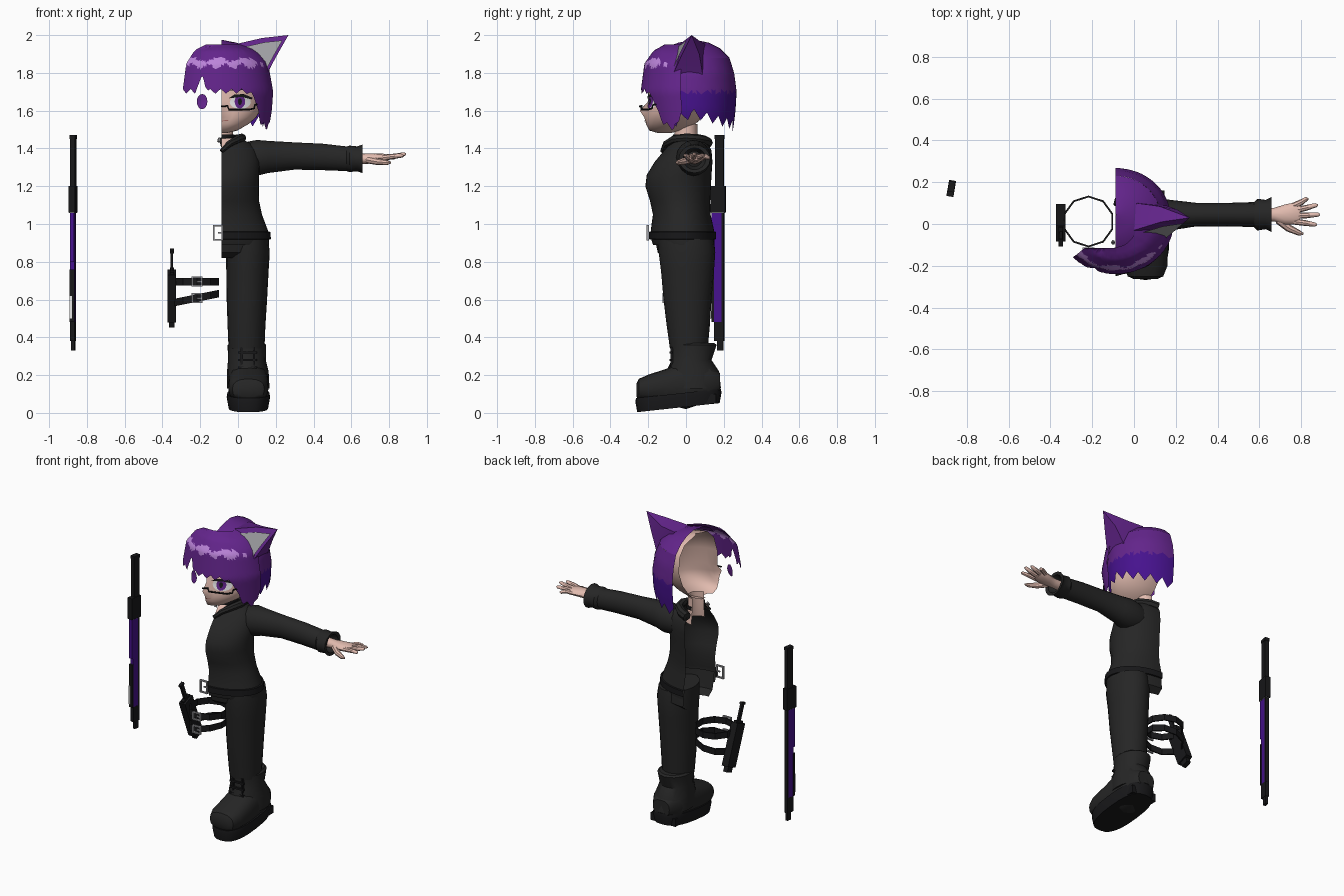
import bpy, bmesh, math
from mathutils import Vector, Euler
from mathutils.bvhtree import BVHTree

if "Cube" in bpy.data.objects:
    bpy.data.objects.remove(bpy.data.objects["Cube"])

CX = -0.088          # plane where the half figure is cut open
R = math.radians


def mat(name, r, g, b):
    m = bpy.data.materials.new(name)
    m.diffuse_color = (r, g, b, 1)
    m.use_nodes = True
    m.node_tree.nodes["Principled BSDF"].inputs["Base Color"].default_value = m.diffuse_color
    return m


CLOTH = mat("charcoal cloth", .019, .019, .019)
BLACK = mat("black leather", .009, .009, .010)
SKIN = mat("skin", .76, .50, .43)
HAIR = mat("purple hair", .125, .018, .26)
INDIGO = mat("indigo", .062, .006, .27)
LILAC = mat("lilac shine", .50, .23, .70)
WHITE = mat("white", .80, .80, .80)
METAL = mat("grey metal", .36, .36, .38)
LIP = mat("lip", .45, .17, .15)


def make(name, verts, faces, mats, rule=None, sharp=40):
    me = bpy.data.meshes.new(name)
    me.from_pydata([tuple(v) for v in verts], [], faces)
    bm = bmesh.new()
    bm.from_mesh(me)
    bmesh.ops.remove_doubles(bm, verts=bm.verts, dist=1e-5)
    bmesh.ops.recalc_face_normals(bm, faces=bm.faces)
    bm.to_mesh(me)
    bm.free()
    for m in mats if isinstance(mats, list) else [mats]:
        me.materials.append(m)
    if rule:
        for p in me.polygons:
            p.material_index = rule(p.center)
    me.shade_smooth()
    me.set_sharp_from_angle(angle=R(sharp))
    ob = bpy.data.objects.new(name, me)
    bpy.context.collection.objects.link(ob)
    return ob


def grid(name, rows, mats, closed=False, caps=False, rule=None, sharp=40):
    n = len(rows[0])
    faces = []
    for k in range(len(rows) - 1):
        for i in range(n if closed else n - 1):
            j = (i + 1) % n
            faces.append((k * n + i, k * n + j, (k + 1) * n + j, (k + 1) * n + i))
    if caps:
        faces += [tuple(range(n)), tuple(range((len(rows) - 1) * n, len(rows) * n))]
    return make(name, [p for r in rows for p in r], faces, mats, rule, sharp)


def lerp(table, x):
    """Interpolate rows of (key, values...) sorted by rising key."""
    if x <= table[0][0]:
        return table[0][1:]
    for a, b in zip(table, table[1:]):
        if x <= b[0]:
            f = (x - a[0]) / (b[0] - a[0])
            return tuple(p + (q - p) * f for p, q in zip(a[1:], b[1:]))
    return table[-1][1:]


def shell_pt(z, w, yf, yb, t):
    return Vector((CX + w * math.cos(t), (yf + yb) / 2 + (yb - yf) / 2 * math.sin(t), z))


def half_rows(rings, n=20):
    return [[shell_pt(*r, R(-90 + 180 * i / n)) for i in range(n + 1)] for r in rings]


def half(name, rings, mats, n=20, **kw):
    return grid(name, half_rows(rings, n), mats, **kw)


def loft(name, rings, mats, axis='z', n=16, p=1.0, caps=True, **kw):
    """Rings of (centre x, y, z, radius a, radius b) across the given axis."""
    rows = []
    for x, y, z, a, b in rings:
        row = []
        for i in range(n):
            c, s = math.cos(2 * math.pi * i / n), math.sin(2 * math.pi * i / n)
            u, v = a * math.copysign(abs(c) ** p, c), b * math.copysign(abs(s) ** p, s)
            row.append(Vector({'z': (x + u, y + v, z), 'x': (x, y + u, z + v), 'y': (x + u, y, z + v)}[axis]))
        rows.append(row)
    return grid(name, rows, mats, closed=True, caps=caps, **kw)


def tube(name, pts, radii, m, n=8):
    pts, rows = [Vector(p) for p in pts], []
    for i, p in enumerate(pts):
        q = (pts[min(i + 1, len(pts) - 1)] - pts[max(i - 1, 0)]).to_track_quat('Z', 'Y')
        r = radii[i] if isinstance(radii, list) else radii
        rows.append([p + q @ Vector((r * math.cos(2 * math.pi * k / n), r * math.sin(2 * math.pi * k / n), 0)) for k in range(n)])
    return grid(name, rows, m, closed=True, caps=True)


def boxes(name, parts, m, rot=(0, 0, 0), origin=(0, 0, 0)):
    """Join boxes (centre, size); rotate them about the origin point."""
    vs, fs, e, o = [], [], Euler(rot).to_matrix(), Vector(origin)
    for c, s in parts:
        b = len(vs)
        for i in range(8):
            d = Vector([s[k] * (((i >> k) & 1) - .5) for k in range(3)])
            vs.append(o + e @ (Vector(c) + d))
        fs += [tuple(b + k for k in f) for f in ((0, 1, 3, 2), (4, 6, 7, 5), (0, 4, 5, 1), (2, 3, 7, 6), (0, 2, 6, 4), (1, 5, 7, 3))]
    return make(name, vs, fs, m, sharp=20)


def buckle(name, c, w, h, b=.008):
    boxes(name, [((s * w / 2, 0, 0), (b, .012, h + b)) for s in (-1, 1)]
          + [((0, 0, s * h / 2), (w, .012, b)) for s in (-1, 1)]
          + [((w / 4, 0, 0), (w / 2, .008, b))], METAL, origin=c)


# Head: open half shell with a small nose
head_rows = half_rows([(1.482, .03, -.15, -.08), (1.495, .085, -.195, -.02), (1.53, .145, -.212, .05), (1.565, .185, -.215, .09),
                       (1.6, .205, -.212, .12), (1.65, .22, -.2, .16), (1.75, .23, -.2, .2), (1.85, .2, -.165, .19),
                       (1.91, .13, -.1, .14), (1.935, .01, .0, .02)])
head_rows[4][0].y -= .033
head_rows[3][0].y -= .006
head = grid("head", head_rows, SKIN, sharp=80)
half("neck", [(1.36, .075, -.07, .07), (1.44, .062, -.06, .06), (1.53, .062, -.06, .06)], SKIN)
half("choker", [(1.452, .064, -.064, .064), (1.453, .07, -.07, .07), (1.474, .07, -.07, .07), (1.475, .064, -.064, .064)], BLACK)
tube("choker_charm", [(-.1, -.08, 1.455), (-.1, -.09, 1.435)], [.006, .01], METAL, 6)

# Torso, collar, hips and belt
torso = half("top", [(.89, .25, -.175, .15), (.93, .254, -.188, .152), (.97, .245, -.186, .148), (1.05, .215, -.175, .13),
                     (1.12, .2, -.19, .128), (1.2, .198, -.215, .132), (1.26, .2, -.208, .135), (1.33, .203, -.165, .14),
                     (1.39, .19, -.115, .135), (1.43, .15, -.085, .115), (1.455, .09, -.068, .09)], CLOTH, sharp=70)
tube("collar", [(CX, -.125, 1.385), (-.045, -.105, 1.425), (.0, -.06, 1.45), (.02, .0, 1.455), (.01, .06, 1.45),
                (-.04, .1, 1.44), (CX, .115, 1.43)], [.012, .018, .022, .024, .026, .028, .028], CLOTH)
half("hips", [(.96, .235, -.17, .14), (.9, .25, -.16, .15), (.85, .245, -.15, .155), (.82, .12, -.11, .12)], CLOTH)
half("belt", [(.918, .254, -.188, .152), (.92, .262, -.197, .16), (.958, .26, -.197, .16), (.96, .25, -.188, .152)], BLACK)
buckle("belt_buckle", (-.106, -.203, .953), .046, .075)

# Arm, cuff and hand
loft("sleeve", [(.02, .04, 1.345, .08, .085), (.1, .04, 1.35, .092, .095), (.16, .042, 1.355, .075, .085), (.3, .045, 1.36, .056, .072),
                (.45, .045, 1.355, .056, .07), (.58, .045, 1.345, .06, .065)], CLOTH, 'x', caps=False)
loft("cuff", [(.572, .045, 1.345, .058, .064), (.59, .045, 1.345, .076, .07), (.63, .045, 1.345, .07, .066),
              (.658, .045, 1.345, .084, .075), (.655, .045, 1.345, .06, .058), (.6, .045, 1.345, .04, .04)], CLOTH, 'x', caps=False)
loft("palm", [(.6, .045, 1.345, .034, .03), (.67, .045, 1.345, .032, .028), (.72, .045, 1.348, .048, .026),
              (.77, .05, 1.35, .053, .022), (.795, .052, 1.352, .045, .014)], SKIN, 'x', n=12)
for nm, y0, x1, y1, z1 in (("index", .012, .875, -.003, 1.362), ("middle", .038, .89, .045, 1.37),
                           ("ring", .064, .88, .09, 1.362), ("little", .088, .835, .12, 1.35)):
    tube(nm + "_finger", [(.765, y0, 1.35), ((.765 + x1) / 2, (y0 + y1) / 2, 1.358), (x1 - .01, y1, z1), (x1, y1, z1)],
         [.015, .014, .01, .004], SKIN)
tube("thumb", [(.69, .02, 1.34), (.74, -.02, 1.33), (.79, -.043, 1.325), (.81, -.048, 1.325)], [.02, .018, .013, .005], SKIN)

# Leg and boot
loft("trouser_leg", [(.05, .0, .92, .11, .145), (.052, .005, .85, .116, .15), (.05, .008, .75, .112, .14), (.047, .008, .6, .107, .127),
                     (.045, .012, .46, .1, .114), (.045, .015, .34, .095, .1)], CLOTH, n=20)
loft("boot_shaft", [(.047, .04, .37, .09, .11), (.047, .04, .36, .102, .122), (.047, .03, .28, .1, .105), (.052, .035, .22, .11, .14),
                    (.055, .04, .13, .112, .145)], CLOTH, n=20)
loft("boot_foot", [(.055, -.262, .12, .06, .035), (.055, -.25, .125, .085, .055), (.055, -.2, .13, .105, .072), (.055, -.1, .14, .108, .095),
                   (.055, .0, .15, .105, .13), (.055, .12, .16, .1, .1), (.055, .18, .16, .06, .05)], CLOTH, 'y', p=.8)
sole = loft("boot_sole", [(.055, -.04, .03, .105, .218), (.055, -.04, .085, .115, .228), (.055, -.04, .105, .112, .225)], BLACK, n=24, p=.75)
for v in sole.data.vertices:
    v.co.z += .11 * (v.co.y + .02)
boxes("boot_heel", [((.055, .085, .075), (.18, .15, .05))], BLACK)
for k, z in enumerate((.24, .28, .32)):
    boxes("lace_%d" % k, [((.05, -.082 + .1 * (.24 - z) * -.3, z), (.1, .014, .012))], BLACK)
boxes("lace_edges", [((x, -.075, .29), (.012, .014, .12)) for x in (.02, .085)], BLACK)

# Back hair: crown plus a jagged curtain
HP = [(1.5, .235, -.18, .25), (1.6, .258, -.2, .262), (1.7, .262, -.2, .268), (1.8, .25, -.2, .255), (1.88, .215, -.17, .23),
      (1.93, .16, -.12, .18), (1.96, .08, -.04, .12), (1.975, .001, .04, .05)]
half("hair_crown", HP[4:], HAIR, sharp=80)


def curtain(name, prof, t0, t1, ztop, tips, cols, rows, tooth, mats, rule, clamp=False):
    out = []
    for k in range(rows + 1):
        row = []
        for i in range(cols + 1):
            t = t0 + (t1 - t0) * i / cols
            zb = lerp(tips, t)[0] + tooth * abs(i % 6 - 3) / 3
            z = ztop + (zb - ztop) * k / rows
            p = shell_pt(z, *lerp(prof, z), R(t))
            if clamp and t < -90:
                p.y = min(p.y, -.115)
            row.append(p)
        out.append(row)
    return grid(name, out, mats, rule=rule, sharp=60)


curtain("back_hair", HP, -32, 90, 1.88, [(-32, 1.5), (0, 1.56), (40, 1.52), (90, 1.485)], 42, 12, .05,
        [HAIR, INDIGO], lambda c: int(c.z < 1.7))
# Fringe spanning both sides, with a side lock and a shine band
BP = [(1.5, .262, -.2, .24), (1.7, .277, -.24, .25), (1.85, .25, -.22, .23), (1.92, .19, -.17, .2), (1.95, .11, -.11, .18)]
curtain("fringe", BP, -138, -8, 1.95,
        [(-138, 1.69), (-120, 1.69), (-112, 1.77), (-105, 1.69), (-62, 1.69), (-50, 1.66), (-40, 1.53), (-22, 1.49), (-8, 1.58)],
        66, 18, .025, [HAIR, LILAC],
        lambda c: int(1.835 + .012 * math.sin(70 * c.x) < c.z < 1.872 + .01 * math.sin(45 * c.x) and c.y < -.1), True)

# Cat ear with a pale inner panel
EAR = [Vector(p) for p in ((.0, -.03, 1.955), (.15, -.07, 1.79), (.15, .09, 1.78), (.01, .1, 1.955), (.267, .03, 2.0),
                           (.13, .01, 1.985), (.21, -.02, 1.9), (.205, .07, 1.9), (.12, .085, 1.96))]
make("cat_ear", EAR, [(0, 1, 6, 5), (5, 6, 4), (1, 2, 7, 6), (6, 7, 4), (2, 3, 8, 7), (7, 8, 4), (3, 0, 5, 8), (8, 5, 4)], HAIR)
off = Vector((.004, -.012, -.004))
mid = (EAR[0] + EAR[1] + EAR[4]) / 3
make("inner_ear", [mid + (p - mid) * .72 + off for p in (EAR[1], EAR[6], EAR[4], EAR[5], EAR[0])], [(0, 1, 2, 3, 4)], METAL)

# Painted details are thin plates laid on the surface below
def decal(name, pts, m, base=head, lift=.004):
    tree = BVHTree.FromPolygons([v.co for v in base.data.vertices], [tuple(p.vertices) for p in base.data.polygons])
    c = (sum(p[0] for p in pts) / len(pts), sum(p[1] for p in pts) / len(pts))
    vs = []
    for f in (0, .5, 1):
        for x, z in pts:
            x, z = c[0] + (x - c[0]) * f, c[1] + (z - c[1]) * f
            hit = tree.ray_cast(Vector((CX + max(abs(x - CX), .001), -1, z)), Vector((0, 1, 0)))[0]
            vs.append((x, (hit.y if hit else -.1) - lift, z))
    n = len(pts)
    make(name, vs, [(k * n + i, k * n + (i + 1) % n, (k + 1) * n + (i + 1) % n, (k + 1) * n + i) for k in (0, 1) for i in range(n)], m)


def oval(x, z, a, b, n=16):
    return [(x + a * math.cos(2 * math.pi * i / n), z + b * math.sin(2 * math.pi * i / n)) for i in range(n)]


decal("eye_white", oval(.012, 1.645, .056, .036), WHITE)
decal("iris", oval(.01, 1.648, .028, .036), HAIR, lift=.007)
decal("far_iris", oval(-.19, 1.648, .028, .04), HAIR, lift=.007)
decal("pupil", oval(.01, 1.648, .011, .018, 10), BLACK, lift=.009)
decal("upper_lash", [(-.05, 1.665), (-.02, 1.685), (.03, 1.688), (.078, 1.668), (.07, 1.66), (.03, 1.674), (-.02, 1.672)], BLACK, lift=.009)
decal("brow", [(-.055, 1.705), (.0, 1.72), (.07, 1.712), (.07, 1.705), (.0, 1.71)], BLACK)
decal("mouth", [(CX, 1.543), (-.05, 1.547), (-.05, 1.551), (CX, 1.548)], LIP)
decal("neckline", [(CX, 1.385), (-.03, 1.445), (-.035, 1.452), (CX, 1.452)], SKIN, torso, .006)
tube("glasses", [(CX, -.245, 1.622), (-.055, -.235, 1.626), (-.048, -.235, 1.606), (.06, -.2, 1.606), (.085, -.18, 1.612),
                 (.09, -.175, 1.632), (.13, -.1, 1.636), (.15, -.0, 1.64)], .005, BLACK, 6)

# Thigh straps with buckles, and the sheathed knife
for nm, zc, slope in (("upper", .695, .0), ("lower", .608, .2)):
    rows = []
    for r, h in ((0, -.02), (0, .02), (.009, .02), (.009, -.02), (0, -.02)):
        rows.append([Vector((-.218 + (.115 + r) * math.cos(a), .012 + (.115 + r) * math.sin(a), zc + h + slope * (.115 + r) * math.cos(a)))
                     for a in [R(36 * i + 18) for i in range(10)]])
    grid(nm + "_thigh_strap", rows, BLACK, closed=True, sharp=25)
    buckle(nm + "_strap_buckle", (-.218, -.118, zc), .05, .045)
K = dict(rot=(.38, 0, 0), origin=(-.35, .01, .61))
boxes("knife_sheath", [((0, 0, .01), (.046, .085, .27)), ((0, 0, -.14), (.03, .05, .04))], BLACK, **K)
boxes("knife_handle", [((0, 0, .2), (.014, .026, .13)), ((0, 0, .265), (.02, .035, .015)), ((0, 0, .15), (.02, .07, .014))], BLACK, **K)

# Sword hanging beside the figure
S = dict(rot=(0, 0, -.17), origin=(-.874, .17, 0))
boxes("sword_handle", [((0, .008, 1.335), (.026, .044, .27)), ((0, .008, 1.46), (.03, .05, .02))], BLACK, **S)
boxes("sword_guard", [((0, .0, 1.13), (.034, .078, .14))], BLACK, **S)
boxes("sword_collar", [((0, 0, 1.062), (.03, .07, .008))], METAL, **S)
boxes("sword_blade", [((0, -.006, .93), (.022, .054, .26)), ((0, .002, .64), (.022, .046, .32))], INDIGO, **S)
boxes("sword_edges", [((0, .026, .77), (.024, .012, .58)), ((0, -.026, .62), (.026, .014, .28))], BLACK, **S)
boxes("sword_glint", [((-.006, -.034, .56), (.014, .006, .12))], WHITE, **S)
boxes("sword_tip", [((0, .006, .43), (.024, .05, .1)), ((0, .012, .355), (.018, .032, .05))], BLACK, **S)
